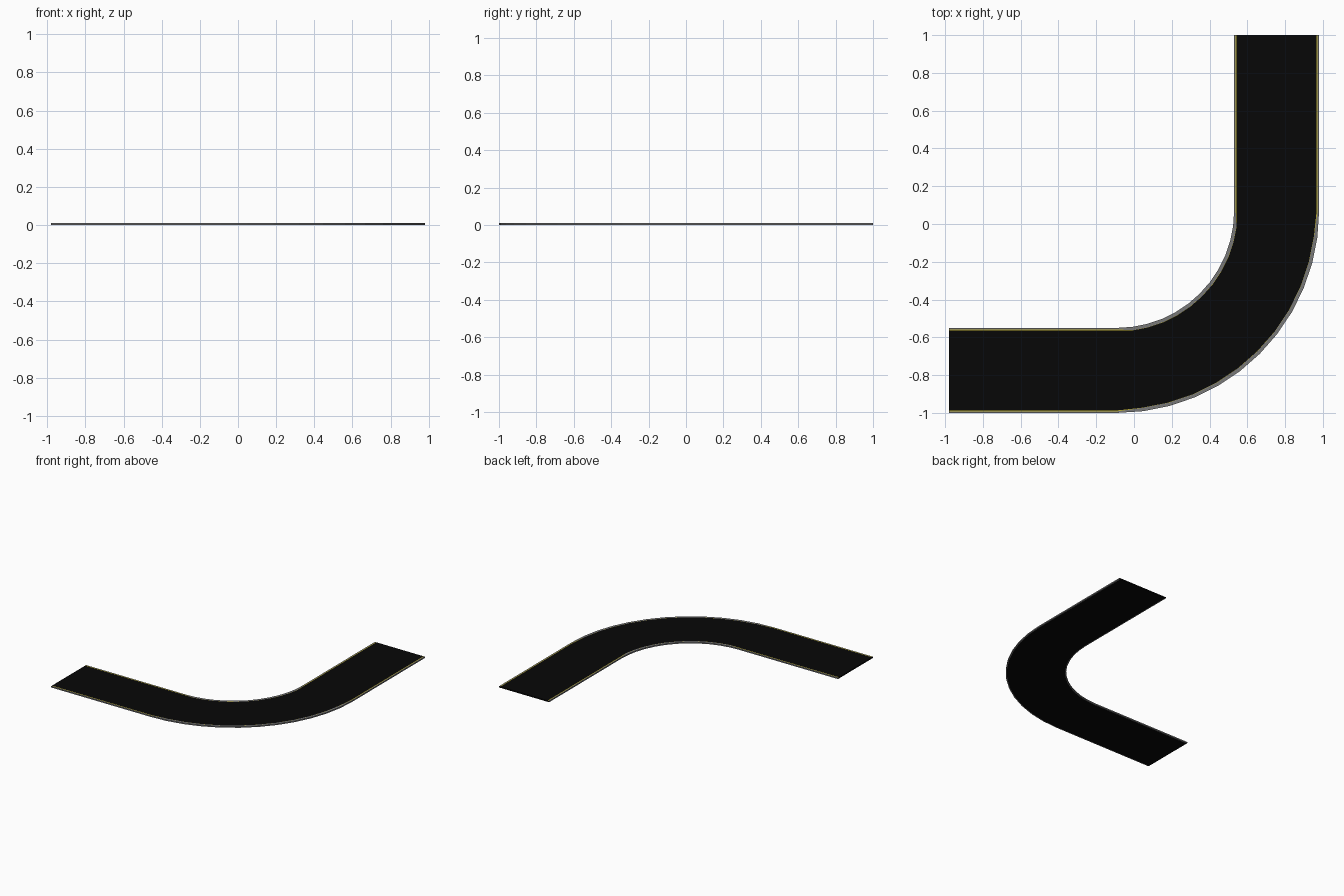
import bpy, bmesh, math

if "Cube" in bpy.data.objects:
    bpy.data.objects.remove(bpy.data.objects["Cube"])

CX, CY = -0.09, 0.07        # bend centre
R_OUT, R_IN = 1.07, 0.62    # road edges
H = 0.01
STEPS = 12


def material(name, rgb):
    m = bpy.data.materials.new(name)
    m.diffuse_color = (*rgb, 1)
    m.use_nodes = True
    m.node_tree.nodes["Principled BSDF"].inputs["Base Color"].default_value = m.diffuse_color
    return m


MATS = [material("asphalt black", (0.002, 0.002, 0.002)),
        material("kerb grey", (0.19, 0.19, 0.19)),
        material("line yellow", (0.5, 0.42, 0.03))]

# Stations along the road: (point on the bend centre line, outward direction, on bend)
stations = [((-0.98, CY), (0, -1), 0)]
for i in range(STEPS + 1):
    a = math.pi / 2 * i / STEPS
    stations.append(((CX, CY), (math.sin(a), -math.cos(a)), 0 if i in (0, STEPS) else 1))
stations.append(((CX, 1.0), (1, 0), 0))


def section(bend):
    """Closed cross-section (radius, z): kerb, line, asphalt, line, kerb, underside."""
    kerb = 0.018 if bend else 0.008
    line = kerb + (0.001 if bend else 0.005)
    return [(R_IN, 0), (R_IN, H), (R_IN + kerb, H), (R_IN + line, H),
            (R_OUT - line, H), (R_OUT - kerb, H), (R_OUT, H), (R_OUT, 0),
            (R_OUT - 0.008, 0), (R_IN + 0.008, 0)]


# Material per strip between neighbouring section points
STRIP = [1, 1, 2, 0, 2, 1, 1, 1, 0, 1]
N = len(STRIP)

bm = bmesh.new()
rings = []
for (ox, oy), (dx, dy), bend in stations:
    rings.append([bm.verts.new((ox + dx * r, oy + dy * r, z)) for r, z in section(bend)])

for a, b in zip(rings, rings[1:]):
    for k in range(N):
        n = (k + 1) % N
        bm.faces.new((a[k], a[n], b[n], b[k])).material_index = STRIP[k]
# End caps
bm.faces.new(rings[0])
bm.faces.new(rings[-1])
bmesh.ops.recalc_face_normals(bm, faces=bm.faces)

mesh = bpy.data.meshes.new("curved_road")
bm.to_mesh(mesh)
bm.free()
for m in MATS:
    mesh.materials.append(m)
road = bpy.data.objects.new("curved_road", mesh)
bpy.context.collection.objects.link(road)
